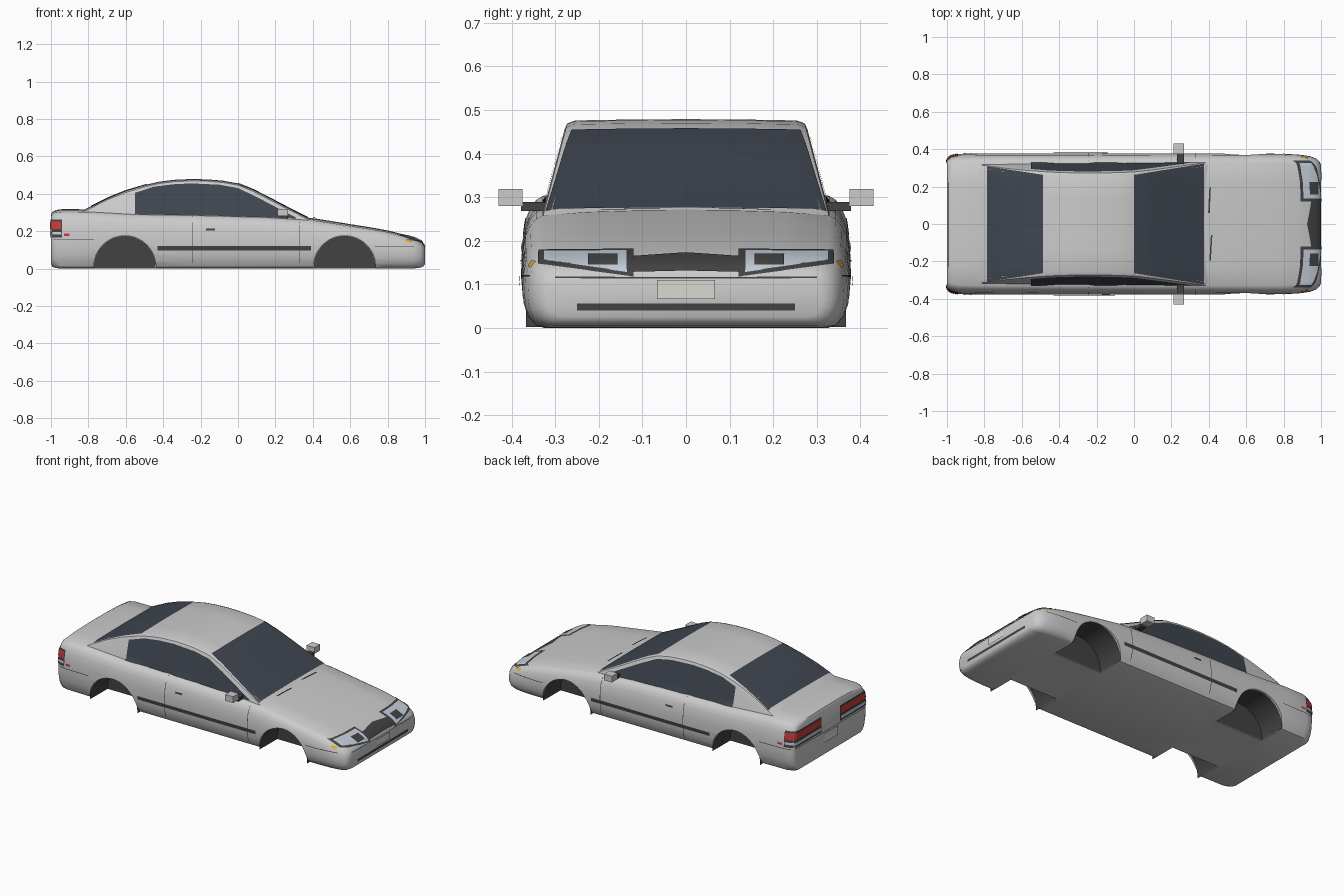
import bpy, bmesh, math
from mathutils import Vector, Matrix
from mathutils.bvhtree import BVHTree

if "Cube" in bpy.data.objects:
    bpy.data.objects.remove(bpy.data.objects["Cube"])


def material(name, color):
    m = bpy.data.materials.new(name)
    m.diffuse_color = (*color, 1)
    m.use_nodes = True
    m.node_tree.nodes["Principled BSDF"].inputs["Base Color"].default_value = m.diffuse_color
    return m


GLASS = material("glass", (0.05, 0.06, 0.08))
DARK = material("dark_trim", (0.055, 0.055, 0.055))
RED = material("red_lens", (0.6, 0.04, 0.04))
AMBER = material("amber_lens", (0.75, 0.4, 0.05))
LENS = material("clear_lens", (0.55, 0.62, 0.7))
PLATE = material("plate", (0.7, 0.7, 0.65))


def finish(name, bm, mat=None, angle=35):
    me = bpy.data.meshes.new(name)
    bm.to_mesh(me)
    bm.free()
    ob = bpy.data.objects.new(name, me)
    bpy.context.collection.objects.link(ob)
    if mat:
        me.materials.append(mat)
    smooth(ob, angle)
    return ob


def smooth(ob, angle=35):
    bpy.ops.object.select_all(action='DESELECT')
    ob.select_set(True)
    bpy.context.view_layer.objects.active = ob
    bpy.ops.object.shade_smooth_by_angle(angle=math.radians(angle))


def loft(sections):
    """Skin symmetric half sections given as (x, [(y, z), ...])."""
    bm = bmesh.new()
    rings = []
    for x, half in sections:
        ring = half + [(-y, z) for y, z in half[-2:0:-1]]
        rings.append([bm.verts.new((x, y, z)) for y, z in ring])
    n = len(rings[0])
    for a, b in zip(rings, rings[1:]):
        for i in range(n):
            j = (i + 1) % n
            bm.faces.new((a[i], a[j], b[j], b[i]))
    bm.faces.new(rings[0])
    bm.faces.new(rings[-1])
    bmesh.ops.recalc_face_normals(bm, faces=bm.faces)
    return bm


# Lower body: stations are x, half width, bottom z, top z
SECTION = [(0, 0), (.86, 0), (.92, .03), (.965, .13), (.99, .26), (1, .42), (.995, .6),
           (.975, .78), (.945, .87), (.91, .925), (.87, .955), (.6, .985), (.3, .997), (0, 1)]
STATIONS = [(-1, .345, .025, .29), (-.993, .358, .01, .304), (-.975, .368, .003, .313),
            (-.94, .375, 0, .318), (-.8, .378, 0, .317), (-.55, .378, 0, .302),
            (-.2, .378, 0, .296), (.15, .378, 0, .286), (.4, .378, 0, .27), (.6, .377, 0, .238),
            (.72, .376, 0, .219), (.8, .375, 0, .204), (.88, .371, 0, .184), (.94, .363, .001, .165),
            (.975, .35, .005, .148), (.992, .334, .013, .133), (1, .315, .025, .118)]
bm = loft([(x, [(y * w, b + z * (t - b)) for y, z in SECTION]) for x, w, b, t in STATIONS])
trees = [BVHTree.FromBMesh(bm)]
body = finish("body", bm)

# Cabin: roof line as x, z
ROOF = [(-.86, .295), (-.8, .323), (-.7, .374), (-.6, .414), (-.5, .444), (-.42, .462), (-.34, .472),
        (-.25, .476), (-.16, .474), (-.08, .467), (0, .453), (.08, .421), (.16, .38), (.25, .333),
        (.36, .277), (.4, .258)]
sections = []
for x, h in ROOF:
    y = .333 - .055 * (h - .26) / .21
    sections.append((x, [(0, .22), (.335, .235), (y + .002, h - .02), (y - .004, h - .007),
                         (y - .022, h), (y * .5, h + .002), (0, h + .003)]))
bm = loft(sections)
trees.append(BVHTree.FromBMesh(bm))
finish("cabin", bm, angle=40)

# Wheel wells: cut pockets and line them
for x in (.57, -.605):
    for s in (-1, 1):
        bpy.ops.mesh.primitive_cylinder_add(vertices=48, radius=.166, depth=.26,
                                            location=(x, s * .32, .01), rotation=(math.pi / 2, 0, 0))
        cutter = bpy.context.object
        mod = body.modifiers.new("arch", 'BOOLEAN')
        mod.operation, mod.solver, mod.object = 'DIFFERENCE', 'EXACT', cutter
        bpy.context.view_layer.objects.active = body
        bpy.ops.object.modifier_apply(modifier=mod.name)
        bpy.data.objects.remove(cutter)
        bm = bmesh.new()
        bmesh.ops.create_cone(bm, cap_ends=True, segments=48, radius1=.165, radius2=.165, depth=.175,
                              matrix=Matrix.Translation((x, s * .279, .01)) @ Matrix.Rotation(math.pi / 2, 4, 'X'))
        bmesh.ops.delete(bm, geom=[f for f in bm.faces if f.normal.y * s > .5
                                   or f.calc_center_median().y * s > .36], context='FACES')
        bmesh.ops.bisect_plane(bm, geom=bm.verts[:] + bm.edges[:] + bm.faces[:], plane_co=(0, 0, .002),
                               plane_no=(0, 0, -1), clear_outer=True)
        bmesh.ops.reverse_faces(bm, faces=bm.faces)
        finish("wheel_well", bm, DARK)
smooth(body)


# Surface panels: a patch between two polylines, projected on the shell
def ray(view, u, v, s):
    if view == 'front':
        return Vector((2, u * s, v)), Vector((-1, 0, 0))
    if view == 'rear':
        return Vector((-2, u * s, v)), Vector((1, 0, 0))
    if view == 'side':
        return Vector((u, 2 * s, v)), Vector((0, -s, 0))
    return Vector((u, v * s, 2)), Vector((0, 0, -1))


def panel(name, view, low, high, mat, mirror=True, lift=.0025, k=8, rows=6):
    for s in ((-1, 1) if mirror else (1,)):
        bm = bmesh.new()
        cols = []
        for i in range((len(low) - 1) * k + 1):
            a = min(i // k, len(low) - 2)
            t = i / k - a
            p = Vector(low[a]).lerp(Vector(low[a + 1]), t)
            q = Vector(high[a]).lerp(Vector(high[a + 1]), t)
            col = []
            for r in range(rows + 1):
                o, d = ray(view, *p.lerp(q, r / rows), s)
                hits = [h for h in (tr.ray_cast(o, d) for tr in trees) if h[0]]
                if hits:
                    h = min(hits, key=lambda c: c[3])
                    col.append(bm.verts.new(h[0] + h[1] * lift))
                else:
                    col.append(None)
            cols.append(col)
        for a, b in zip(cols, cols[1:]):
            for r in range(rows):
                quad = (a[r], b[r], b[r + 1], a[r + 1])
                if all(quad):
                    f = bm.faces.new(quad)
                    f.normal_update()
                    if f.normal.dot(ray(view, 0, 0, s)[1]) > 0:
                        f.normal_flip()
        finish(name, bm, mat)


def rect(name, view, u0, u1, v0, v1, mat, **kw):
    panel(name, view, [(u0, v0), (u1, v0)], [(u0, v1), (u1, v1)], mat, **kw)


# Glass
panel("windshield", 'top', [(.372, -.322), (.372, .322)], [(0, -.262), (0, .262)], GLASS,
      False, k=20, rows=20)
panel("rear_window", 'top', [(-.785, -.308), (-.785, .308)], [(-.485, -.262), (-.485, .262)], GLASS,
      False, k=20, rows=20)
panel("side_window", 'side',
      [(-.55, .288), (-.45, .287), (-.35, .286), (-.25, .284), (-.1, .28), (0, .278), (.1, .275), (.31, .268)],
      [(-.55, .405), (-.45, .437), (-.35, .45), (-.25, .455), (-.1, .448), (0, .43), (.1, .382), (.31, .272)],
      GLASS, k=6, rows=8)
rect("door_pillar", 'side', -.246, -.238, .29, .455, DARK, lift=.004)

# Side trim, seams and handles
rect("side_strip", 'side', -.43, .39, .098, .12, DARK, lift=.005, k=24)
rect("door_seam", 'side', -.246, -.242, .03, .28, DARK)
rect("door_seam", 'side', .328, .332, .03, .25, DARK)
rect("door_handle", 'side', -.17, -.122, .203, .214, DARK, lift=.006)
rect("bumper_seam", 'side', -.985, -.77, .152, .156, DARK)
rect("bumper_seam", 'side', .73, .94, .117, .121, DARK)

# Nose
panel("headlight_bezel", 'front', [(.12, .117), (.338, .146)], [(.12, .18), (.338, .178)], DARK, k=20)
panel("headlight", 'front', [(.135, .126), (.325, .152)], [(.135, .175), (.325, .174)], LENS, lift=.005, k=20)
rect("headlight_core", 'front', .157, .225, .14, .164, DARK, lift=.0075)
panel("grille", 'front', [(-.122, .127), (0, .13), (.122, .127)], [(-.122, .162), (0, .17), (.122, .162)],
      DARK, False, lift=.004)
rect("front_seam", 'front', -.3, .3, .114, .117, DARK, mirror=False, k=20)
rect("front_plate", 'front', -.067, .067, .066, .11, PLATE, mirror=False, lift=.006)
rect("lower_intake", 'front', -.25, .25, .04, .056, DARK, mirror=False, k=20)
panel("turn_signal", 'side', [(.895, .142), (.93, .134)], [(.895, .154), (.93, .149)], AMBER, lift=.005)

# Tail
rect("tail_surround", 'rear', .09, .352, .165, .262, DARK, k=20)
rect("tail_light", 'rear', .1, .352, .212, .25, RED, lift=.005, k=20)
rect("tail_divider", 'rear', .1, .352, .178, .196, LENS, lift=.005, k=20)
rect("tail_surround_side", 'side', -.993, -.94, .165, .262, DARK)
rect("tail_light_side", 'side', -.993, -.944, .212, .25, RED, lift=.005)
rect("tail_divider_side", 'side', -.993, -.944, .182, .196, LENS, lift=.005)
rect("side_marker", 'side', -.93, -.9, .174, .187, RED, lift=.004)
rect("rear_seam", 'rear', -.345, .345, .154, .158, DARK, mirror=False, k=20)
rect("rear_plate", 'rear', -.067, .067, .09, .148, PLATE, mirror=False, lift=.006)

# Wipers
panel("wiper", 'top', [(.402, -.195), (.41, -.06)], [(.41, -.195), (.418, -.06)], DARK, False, lift=.006)
panel("wiper", 'top', [(.396, .06), (.402, .195)], [(.404, .06), (.41, .195)], DARK, False, lift=.006)


# Door mirrors
def box(name, lo, hi, mat=None):
    lo, hi = Vector(lo), Vector(hi)
    bm = bmesh.new()
    bmesh.ops.create_cube(bm, size=1, matrix=Matrix.Translation((lo + hi) / 2)
                          @ Matrix.Diagonal((*(hi - lo), 1)))
    finish(name, bm, mat)


for s in (-1, 1):
    y = sorted((.375 * s, .43 * s))
    box("mirror", (.212, y[0], .28), (.267, y[1], .319))
    y = sorted((.32 * s, .378 * s))
    box("mirror_arm", (.23, y[0], .268), (.266, y[1], .289), DARK)
